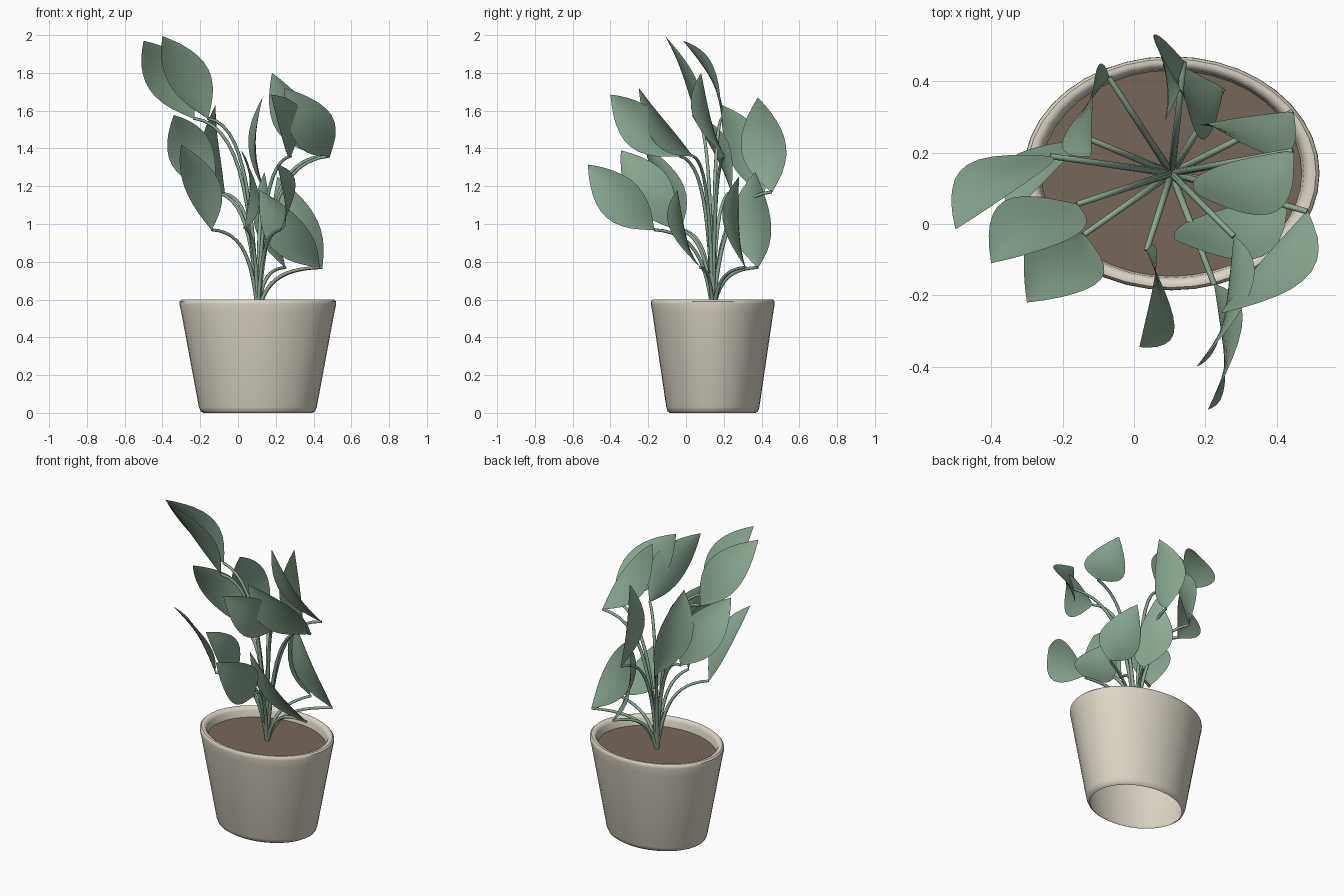
import bpy, bmesh, math
from mathutils import Vector

if "Cube" in bpy.data.objects:
    bpy.data.objects.remove(bpy.data.objects["Cube"])

CX, CY = 0.105, 0.142      # centre of the pot
OVAL = 0.79                # pot depth relative to its width


def material(name, colour):
    m = bpy.data.materials.new(name)
    m.diffuse_color = (*colour, 1)
    m.use_nodes = True
    m.node_tree.nodes["Principled BSDF"].inputs["Base Color"].default_value = m.diffuse_color
    return m


CERAMIC = material("warm_grey_ceramic", (0.72, 0.67, 0.57))
SOIL = material("brown_soil", (0.18, 0.135, 0.105))
GREEN = material("sage_green", (0.26, 0.40, 0.29))


def finish(name, bm, mat, angle=40):
    mesh = bpy.data.meshes.new(name)
    bm.normal_update()
    bm.to_mesh(mesh)
    bm.free()
    ob = bpy.data.objects.new(name, mesh)
    bpy.context.collection.objects.link(ob)
    mesh.materials.append(mat)
    bpy.ops.object.select_all(action='DESELECT')
    ob.select_set(True)
    bpy.context.view_layer.objects.active = ob
    bpy.ops.object.shade_smooth_by_angle(angle=math.radians(angle))
    return ob


def oval_lathe(name, profile, mat, steps=40):
    """Spin a radius/height profile into an oval body."""
    bm = bmesh.new()
    vs = [bm.verts.new((r, 0, z)) for r, z in profile]
    es = [bm.edges.new(p) for p in zip(vs, vs[1:])]
    bmesh.ops.spin(bm, geom=vs + es, cent=(0, 0, 0), axis=(0, 0, 1),
                   angle=math.tau, steps=steps)
    bmesh.ops.remove_doubles(bm, verts=bm.verts, dist=1e-4)
    bmesh.ops.recalc_face_normals(bm, faces=bm.faces)
    for v in bm.verts:
        v.co.x, v.co.y = v.co.x + CX, v.co.y * OVAL + CY
    return finish(name, bm, mat)


def stem(name, end):
    """Thin tube rising from the soil and bending out to the leaf."""
    start = Vector((CX, CY, 0.53))
    end = Vector(end)

    def between(h, v):
        p = start.lerp(end, h)
        p.z = start.z + (end.z - start.z) * v
        return p
    p1, p2 = between(0.12, 0.65), between(0.32, 0.97)
    path = []
    for i in range(13):
        t = i / 12
        s = 1 - t
        path.append(start * s**3 + p1 * 3*s*s*t + p2 * 3*s*t*t + end * t**3)
    side = (end - start).cross(Vector((0, 0, 1))).normalized()
    bm = bmesh.new()
    rings = []
    for i, p in enumerate(path):
        tangent = (path[min(i + 1, 12)] - path[max(i - 1, 0)]).normalized()
        other = tangent.cross(side).normalized()
        radius = 0.011 - 0.003 * i / 12
        rings.append([bm.verts.new(p + radius * (side * math.cos(a) + other * math.sin(a)))
                      for a in (k * math.tau / 8 for k in range(8))])
    for a, b in zip(rings, rings[1:]):
        for k in range(8):
            bm.faces.new((a[k], a[k - 1], b[k - 1], b[k]))
    bm.faces.new(rings[-1])
    bmesh.ops.recalc_face_normals(bm, faces=bm.faces)
    finish(name, bm, GREEN, 60)


# half width of a leaf from base to tip
OUTLINE = [0.03, 0.34, 0.62, 0.82, 0.95, 1.0, 0.98, 0.89, 0.74, 0.54, 0.29, 0.0]


def leaf(name, base, tip, bow, bend=0.045, half=0.12):
    """Pointed blade bent along its length and slightly cupped towards bow."""
    base, tip = Vector(base), Vector(tip)
    axis = (tip - base).normalized()
    bow = Vector((*bow, 0))
    bow = (bow - axis * bow.dot(axis)).normalized()
    across = axis.cross(bow)
    bm = bmesh.new()
    rows = []
    last = len(OUTLINE) - 1
    for i, w in enumerate(OUTLINE):
        t = i / last
        mid = base.lerp(tip, t) + bow * bend * math.sin(math.pi * t)
        rows.append([bm.verts.new(mid + across * (u * w * half) + bow * (0.02 * u * u * w))
                     for u in (-1, -0.67, -0.33, 0, 0.33, 0.67, 1)])
    for a, b in zip(rows, rows[1:]):
        for k in range(6):
            bm.faces.new((a[k], a[k + 1], b[k + 1], b[k]))
    bmesh.ops.remove_doubles(bm, verts=bm.verts, dist=1e-4)
    finish(name, bm, GREEN, 60)


# Bottomless pot with rounded foot and lip, filled with soil
oval_lathe("pot", [(0.288, 0), (0.302, 0.008), (0.312, 0.03), (0.405, 0.53),
                   (0.415, 0.575), (0.414, 0.59), (0.405, 0.599), (0.392, 0.6),
                   (0.379, 0.594), (0.371, 0.58), (0.362, 0.52)], CERAMIC)
oval_lathe("soil", [(0, 0.54), (0.367, 0.54)], SOIL)

# Leaves: base, tip, bending direction, optional bend depth
LEAVES = [
    # top tier
    ((-0.235, 0.19, 1.56), (-0.50, -0.015, 1.97), (0.1, 1)),
    ((-0.16, 0.055, 1.56), (-0.40, -0.11, 1.995), (0.4, 0.9), 0.025),
    # second tier
    ((0.28, -0.035, 1.36), (0.175, -0.40, 1.685), (0.9, -0.6)),
    ((0.485, 0.035, 1.36), (0.245, -0.25, 1.72), (0.15, -1)),
    ((0.445, 0.205, 1.36), (0.18, 0.08, 1.80), (-0.5, -0.85)),
    # third tier
    ((-0.07, 0.41, 1.16), (-0.12, 0.19, 1.63), (-0.83, 0.4)),
    ((0.14, 0.455, 1.17), (0.13, 0.38, 1.67), (-1, -0.14)),
    ((-0.13, 0.24, 1.17), (-0.34, 0.03, 1.577), (-0.2, 1)),
    # fourth tier
    ((-0.14, -0.03, 0.97), (-0.30, -0.22, 1.42), (0.6, 0.8), 0.03),
    ((0.035, -0.075, 0.98), (0.015, -0.345, 1.39), (1, 0.25)),
    ((0.225, -0.17, 0.97), (0.207, -0.52, 1.315), (1, -0.3)),
    # lowest tier
    ((0.25, 0.38, 0.77), (0.14, 0.365, 1.275), (-0.9, -0.45)),
    ((0.445, 0.315, 0.77), (0.21, 0.28, 1.25), (-0.4, -0.9)),
    ((0.43, 0.075, 0.77), (0.115, -0.045, 1.18), (-0.5, -0.85)),
]
for n, (base, *shape) in enumerate(LEAVES, 1):
    stem(f"stem_{n}", base)
    leaf(f"leaf_{n}", base, *shape)
